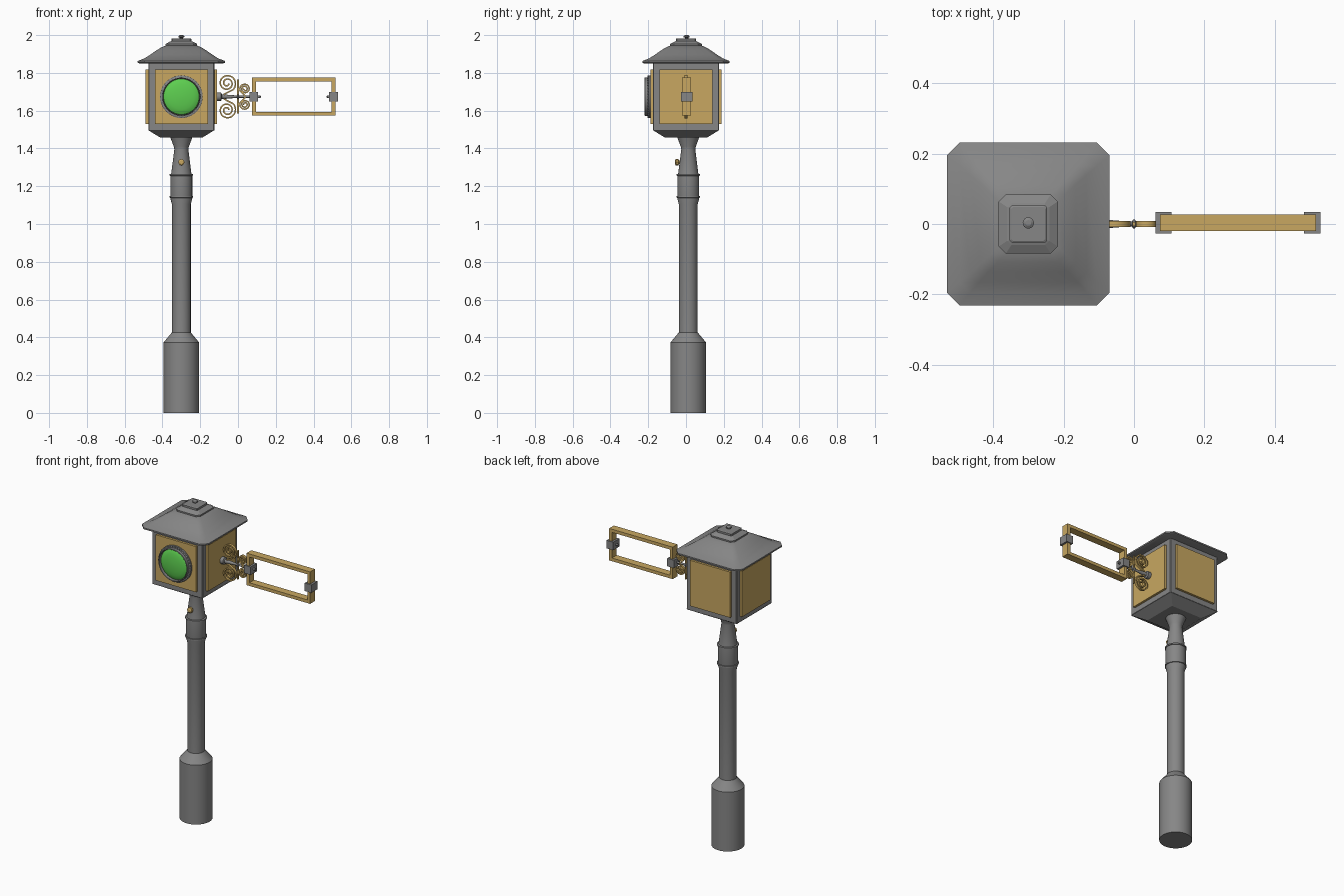
import bpy, bmesh, math
from mathutils import Matrix, Vector

cube = bpy.data.objects.get("Cube")
if cube:
    bpy.data.objects.remove(cube, do_unlink=True)

CX = -0.30      # axis of post and lantern
ARM_Z = 1.674   # height of lamp and arm


def material(name, color):
    m = bpy.data.materials.new(name)
    m.use_nodes = True
    m.diffuse_color = (*color, 1)
    m.node_tree.nodes["Principled BSDF"].inputs["Base Color"].default_value = (*color, 1)
    return m


GRAY = material("iron gray", (0.24, 0.24, 0.24))
GOLD = material("brass gold", (0.58, 0.39, 0.12))
GREEN = material("lamp green", (0.11, 0.62, 0.08))


def finish(name, bm, mat, smooth=None):
    bmesh.ops.recalc_face_normals(bm, faces=bm.faces)
    me = bpy.data.meshes.new(name)
    bm.to_mesh(me)
    bm.free()
    me.materials.append(mat)
    ob = bpy.data.objects.new(name, me)
    bpy.context.collection.objects.link(ob)
    if smooth:
        bpy.ops.object.select_all(action='DESELECT')
        ob.select_set(True)
        bpy.context.view_layer.objects.active = ob
        bpy.ops.object.shade_smooth_by_angle(angle=math.radians(smooth))
    return ob


def loft(name, rings, mat, smooth=None, matrix=None):
    """Skin a stack of equal-length point rings and cap both ends."""
    bm = bmesh.new()
    loops = [[bm.verts.new(p) for p in ring] for ring in rings]
    n = len(loops[0])
    for a, b in zip(loops, loops[1:]):
        for i in range(n):
            j = (i + 1) % n
            bm.faces.new((a[i], a[j], b[j], b[i]))
    bm.faces.new(loops[0])
    bm.faces.new(loops[-1])
    if matrix:
        bm.transform(matrix)
    return finish(name, bm, mat, smooth)


def lathe(name, profile, mat, matrix, sides=40, smooth=25):
    rings = [[(r * math.cos(2 * math.pi * i / sides), r * math.sin(2 * math.pi * i / sides), z)
              for i in range(sides)] for r, z in profile]
    return loft(name, rings, mat, smooth, matrix)


def tiers(name, profile, mat, smooth=None):
    """Stack of chamfered squares given as (half width, chamfer, height)."""
    rings = []
    for h, c, z in profile:
        k = h - c
        rings.append([(CX + x, y, z) for x, y in
                      ((h, -k), (h, k), (k, h), (-k, h), (-h, k), (-h, -k), (-k, -h), (k, -h))])
    return loft(name, rings, mat, smooth)


def box(name, center, size, mat):
    bm = bmesh.new()
    bmesh.ops.create_cube(bm, size=1)
    bm.transform(Matrix.Translation(center) @ Matrix.Diagonal((*size, 1)))
    return finish(name, bm, mat)


AXIS = Matrix.Translation((CX, 0.012, 0))
FORWARD = Matrix.Rotation(math.pi / 2, 4, 'X')    # turns +z to -y
SIDEWAYS = Matrix.Rotation(math.pi / 2, 4, 'Y')   # turns +z to +x

# Post with wide foot, collar and flared neck
lathe("post", [(0.094, 0), (0.094, 0.373), (0.05, 0.426), (0.05, 1.105), (0.058, 1.135),
               (0.058, 1.26), (0.054, 1.262), (0.037, 1.396), (0.04, 1.41), (0.058, 1.458)],
      GRAY, AXIS)
for i, z in enumerate((1.144, 1.26)):
    lathe(f"collar_ring_{i + 1}", [(0.056, z - 0.006), (0.062, z - 0.004),
                                   (0.062, z + 0.004), (0.056, z + 0.006)], GRAY, AXIS)
lathe("post_knob", [(0.010, 0.03), (0.010, 0.05), (0.017, 0.052), (0.017, 0.066), (0.009, 0.071)],
      GOLD, Matrix.Translation((CX, 0.012, 1.327)) @ FORWARD, 8, 20)

# Lantern housing with tapered floor
tiers("lantern_floor", [(0.11, 0.004, 1.457), (0.176, 0.004, 1.497)], GRAY)
tiers("lantern_box", [(0.175, 0.004, 1.495), (0.175, 0.004, 1.855)], GRAY)
for i, side in enumerate(("front", "left", "back", "right")):
    turn = Matrix.Translation((CX, 0, 0)) @ Matrix.Rotation(i * math.pi / 2, 4, 'Z')
    panel = box(side + "_panel", (0, -0.178, ARM_Z), (0.28, 0.022, 0.287), GOLD)
    panel.data.transform(turn)

# Bell-shaped roof, stepped cap and finial
tiers("roof", [(0.222, 0.034, 1.850), (0.231, 0.036, 1.854), (0.231, 0.036, 1.863),
               (0.195, 0.030, 1.877), (0.165, 0.026, 1.896), (0.135, 0.023, 1.917),
               (0.108, 0.021, 1.934), (0.082, 0.020, 1.945)], GRAY, 30)
tiers("roof_cap", [(0.084, 0.02, 1.940), (0.084, 0.02, 1.953), (0.060, 0.012, 1.966),
                   (0.053, 0.006, 1.968), (0.053, 0.006, 1.980), (0.048, 0.005, 1.983)], GRAY)
lathe("roof_finial", [(0.009, 1.98), (0.009, 1.986), (0.016, 1.989), (0.016, 1.995), (0.008, 2.0)],
      GRAY, Matrix.Translation((CX, 0.003, 0)), 16)

# Round lamp: flange, hood, beaded edge and domed lens
LAMP = Matrix.Translation((CX, 0, ARM_Z)) @ FORWARD
lathe("lamp_hood", [(0.113, 0.18), (0.113, 0.197), (0.101, 0.201), (0.101, 0.218), (0.098, 0.221),
                    (0.095, 0.218), (0.095, 0.19)], GRAY, LAMP, 48)
lathe("lamp_lens", [(0.096, 0.196)] + [(0.096 * math.cos(a), 0.198 + 0.021 * math.sin(a))
      for a in (0.2, 0.5, 0.8, 1.1, 1.4, 1.54)], GREEN, LAMP, 48, 40)
bm = bmesh.new()
for i in range(40):
    spin = Matrix.Rotation(i * math.pi / 20, 4, 'Z')
    bmesh.ops.create_cube(bm, size=1, matrix=LAMP @ spin @ Matrix.Translation((0.107, 0, 0.2))
                          @ Matrix.Diagonal((0.010, 0.008, 0.008, 1)))
finish("lamp_beads", bm, GRAY)


# Scrolled bracket of flat bars
def scroll(name, cx, cz, radius, start, direction, tail, flip):
    points = [Vector((tail[0], tail[1]))]
    steps = 56
    for i in range(steps + 1):
        t = i / steps
        a = math.radians(start) + direction * t * 4.2 * math.pi
        r = radius * (1 - 0.8 * t)
        points.append(Vector((cx + r * math.cos(a), cz + r * math.sin(a))))
    rings = []
    for i, p in enumerate(points):
        d = (points[min(i + 1, len(points) - 1)] - points[max(i - 1, 0)]).normalized()
        n = Vector((-d.y, d.x)) * 0.0038
        rings.append([(q.x, y, ARM_Z + flip * q.y) for q, y in
                      ((p + n, -0.008), (p - n, -0.008), (p - n, 0.008), (p + n, 0.008))])
    loft(name, rings, GOLD, 35)


for label, flip in (("upper", 1), ("lower", -1)):
    scroll(label + "_large_scroll", -0.058, 0.071, 0.047, -45, 1, (-0.075, 0.012), flip)
    scroll(label + "_small_scroll", 0.037, 0.041, 0.028, 200, -1, (0.04, 0.002), flip)
box("bracket_stem", (0, 0, ARM_Z), (0.008, 0.012, 0.18), GOLD)

# Arm rod from lantern to sign frame
lathe("arm_rod", [(0.022, -0.125), (0.022, -0.09), (0.013, -0.086), (0.009, -0.04), (0.006, 0.0),
                  (0.006, 0.07)], GRAY, Matrix.Translation((0, 0, ARM_Z)) @ SIDEWAYS, 16)
lathe("arm_bead", [(0.006, -0.006), (0.013, -0.003), (0.013, 0.003), (0.006, 0.006)],
      GRAY, Matrix.Translation((0, 0, ARM_Z)) @ SIDEWAYS, 16)

# Open sign frame with clamp blocks
FY = 0.003
for label, z in (("top", 1.765), ("bottom", 1.584)):
    box(f"frame_{label}_bar", (0.295, FY, z), (0.442, 0.047, 0.02), GOLD)
for label, s in (("inner", -1), ("outer", 1)):
    box(f"frame_{label}_bar", (0.295 + s * 0.211, FY, ARM_Z), (0.02, 0.047, 0.162), GOLD)
    box(f"{label}_clamp", (0.295 + s * 0.211, FY, ARM_Z), (0.046, 0.061, 0.05), GRAY)
    lathe(f"{label}_clamp_nub", [(0.007, 0), (0.007, 0.01), (0.004, 0.014)], GRAY,
          Matrix.Translation((0.295 + s * 0.188, FY, ARM_Z)) @ Matrix.Diagonal((-s, 1, 1, 1)) @ SIDEWAYS, 12)
